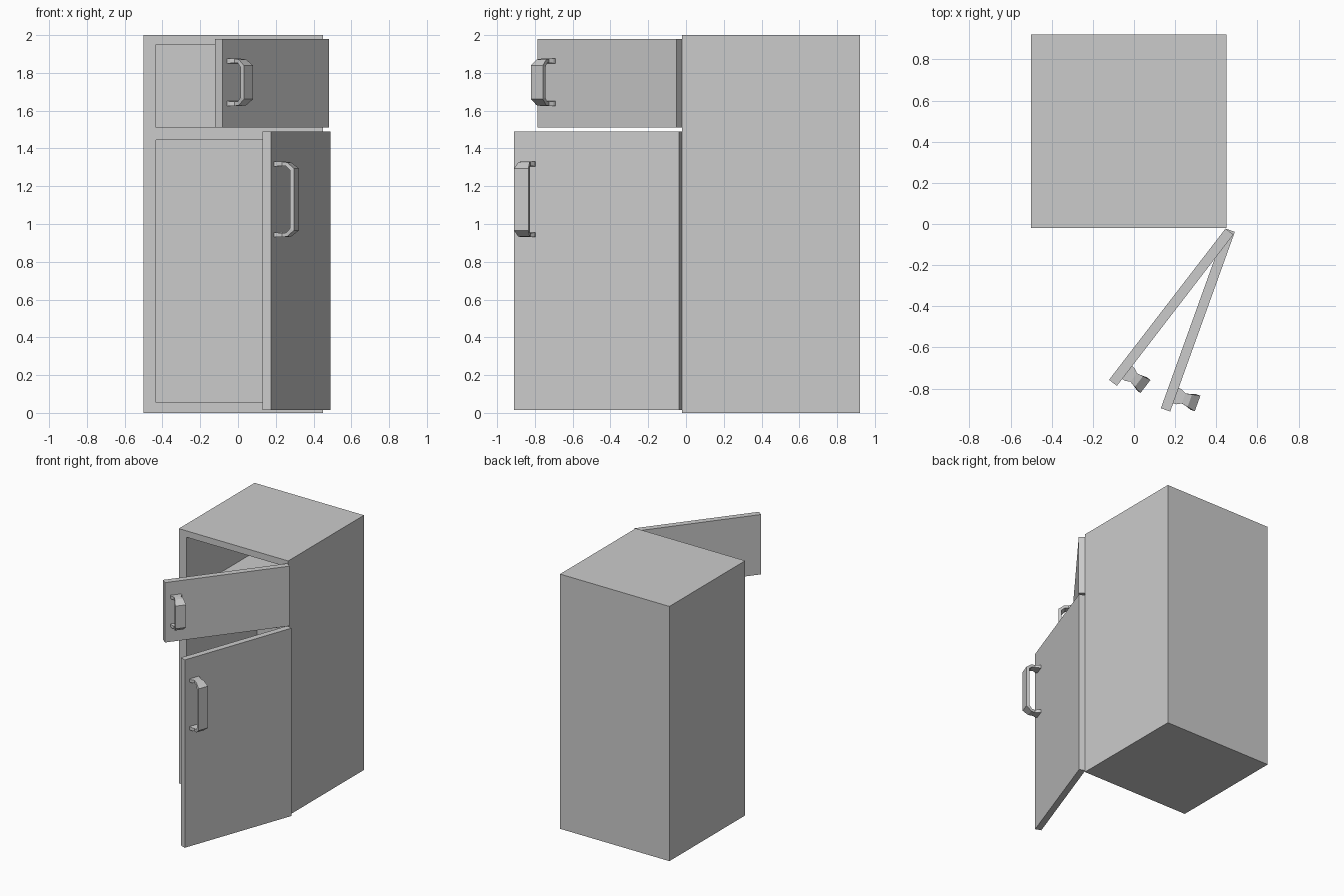
import bpy, bmesh
from math import radians
from mathutils import Matrix

if "Cube" in bpy.data.objects:
    bpy.data.objects.remove(bpy.data.objects["Cube"])

HINGE = (0.445, -0.022, 0)
THICK, WIDTH = 0.048, 0.928


def make_object(name, bm, matrix=Matrix()):
    bmesh.ops.recalc_face_normals(bm, faces=bm.faces[:])
    mesh = bpy.data.meshes.new(name)
    bm.to_mesh(mesh)
    bm.free()
    ob = bpy.data.objects.new(name, mesh)
    ob.matrix_world = matrix
    bpy.context.collection.objects.link(ob)
    return ob


def box(name, lo, hi, matrix=Matrix()):
    bm = bmesh.new()
    bmesh.ops.create_cube(bm, size=1)
    for v in bm.verts:
        v.co = [lo[i] if v.co[i] < 0 else hi[i] for i in range(3)]
    return make_object(name, bm, matrix)


def handle(name, z0, z1, matrix):
    # Half of the bracket: (outer t, outer dz, inner t, inner dz, half width)
    half = [(0.000, 0.000, 0.000, 0.026, 0.040),
            (0.018, 0.000, 0.018, 0.024, 0.038),
            (0.040, 0.000, 0.040, 0.022, 0.026),
            (0.072, 0.004, 0.066, 0.024, 0.032),
            (0.112, 0.036, 0.090, 0.046, 0.040)]
    sections = [(a, z0 + b, c, z0 + d, w) for a, b, c, d, w in half]
    sections += [(a, z1 - b, c, z1 - d, w) for a, b, c, d, w in reversed(half)]
    bm = bmesh.new()
    rings = []
    for ot, oz, it, iz, w in sections:
        pts = [(-w, ot, oz), (w, ot, oz), (w, it, iz), (-w, it, iz)]
        rings.append([bm.verts.new((-0.846 + s, -THICK - t, z)) for s, t, z in pts])
    for r, q in zip(rings, rings[1:]):
        for i in range(4):
            j = (i + 1) % 4
            bm.faces.new((r[i], r[j], q[j], q[i]))
    bm.faces.new(rings[0])
    bm.faces.new(rings[-1])
    return make_object(name, bm, matrix)


# Cabinet with two hollow compartments
cabinet = box("cabinet", (-0.5, -0.02, 0), (0.45, 0.92, 2))
for label, z0, z1 in (("freezer", 1.51, 1.95), ("fridge", 0.055, 1.445)):
    cutter = box(label + "_cutter", (-0.435, -0.2, z0), (0.385, 0.855, z1))
    cutter.hide_render = True
    mod = cabinet.modifiers.new(label + "_hollow", 'BOOLEAN')
    mod.object = cutter
    mod.operation = 'DIFFERENCE'
    mod.solver = 'EXACT'
    bpy.context.view_layer.objects.active = cabinet
    bpy.ops.object.modifier_apply(modifier=mod.name)
    bpy.data.objects.remove(cutter)

# Doors swung open about the right-hand hinge, each with a bracket handle
for label, angle, z0, z1, h0, h1 in (("upper", 52.4, 1.51, 1.98, 1.625, 1.875),
                                     ("lower", 70.2, 0.015, 1.49, 0.93, 1.33)):
    swing = Matrix.Translation(HINGE) @ Matrix.Rotation(radians(angle), 4, 'Z')
    box(label + "_door", (-WIDTH, -THICK, z0), (0, 0, z1), swing)
    handle(label + "_handle", h0, h1, swing)
